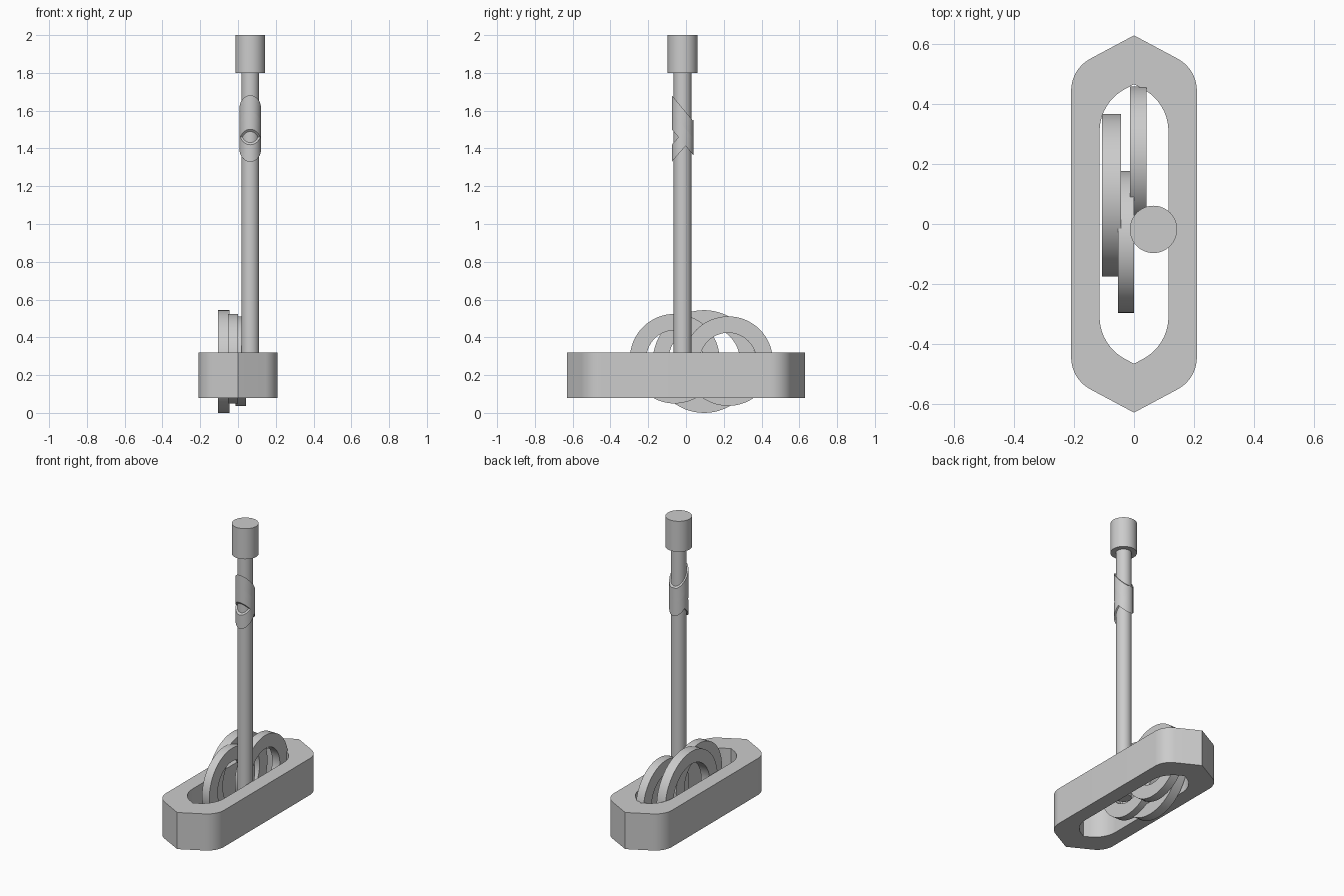
import bpy, bmesh
from math import sin, cos, tau
from mathutils import Vector

if "Cube" in bpy.data.objects:
    bpy.data.objects.remove(bpy.data.objects["Cube"])

grey = bpy.data.materials.new("plain grey")
grey.use_nodes = True
grey.diffuse_color = (0.6, 0.6, 0.6, 1)
grey.node_tree.nodes["Principled BSDF"].inputs["Base Color"].default_value = (0.6, 0.6, 0.6, 1)


def circle(r, n=64):
    return [(r * cos(tau * i / n), r * sin(tau * i / n)) for i in range(n)]


def pointed_loop(half_w, corner_y, tip_y, cut, steps=10):
    """Long six-sided outline with two sharp tips and four rounded corners."""
    tip, corner = Vector((0, tip_y)), Vector((half_w, corner_y))
    to_tip = (tip - corner).normalized()
    start, end = corner + to_tip * cut, corner - Vector((0, cut))
    weight = cos(to_tip.angle(Vector((0, 1))) / 2)
    arc = []
    for i in range(steps + 1):
        t = i / steps
        a, b, c = (1 - t) ** 2, 2 * t * (1 - t) * weight, t * t
        arc.append((start * a + corner * b + end * c) / (a + b + c))
    right = [(p.x, p.y) for p in arc]
    right = right + [(x, -y) for x, y in reversed(right)]
    left = [(-x, -y) for x, y in right]
    return [(0, tip_y)] + right + [(0, -tip_y)] + left


def band(name, outer, inner, low, high, place, smooth_angle=0.5):
    """Closed wall between two outlines (solid if inner is None), put in space by place."""
    bm = bmesh.new()

    def row(loop, h):
        return [bm.verts.new(place(x, y, h)) for x, y in loop]

    def strip(a, b):
        for i in range(len(a)):
            j = (i + 1) % len(a)
            bm.faces.new((a[i], a[j], b[j], b[i]))

    o0, o1 = row(outer, low), row(outer, high)
    strip(o0, o1)
    if inner:
        i0, i1 = row(inner, low), row(inner, high)
        strip(o1, i1)
        strip(i1, i0)
        strip(i0, o0)
    else:
        bm.faces.new(o1)
        bm.faces.new(o0)
    bmesh.ops.recalc_face_normals(bm, faces=bm.faces)
    mesh = bpy.data.meshes.new(name)
    bm.to_mesh(mesh)
    bm.free()
    mesh.materials.append(grey)
    obj = bpy.data.objects.new(name, mesh)
    bpy.context.collection.objects.link(obj)
    bpy.ops.object.select_all(action='DESELECT')
    obj.select_set(True)
    bpy.context.view_layer.objects.active = obj
    bpy.ops.object.shade_smooth_by_angle(angle=smooth_angle)
    return obj


# Open base frame
band("base_frame", pointed_loop(0.21, 0.518, 0.63, 0.073),
     pointed_loop(0.115, 0.405, 0.467, 0.095), 0.08, 0.32,
     lambda x, y, h: (x, y, h), 0.4)

# Upright rings inside the frame: x range, centre y, centre z, radii
rings = {
    "large_ring": (-0.107, -0.044, 0.096, 0.272, 0.272, 0.19),
    "front_ring": (-0.053, 0.0, -0.06, 0.287, 0.237, 0.15),
    "back_ring": (-0.013, 0.042, 0.223, 0.274, 0.237, 0.15),
}
for name, (x0, x1, cy, cz, r_out, r_in) in rings.items():
    band(name, circle(r_out), circle(r_in), x0, x1,
         lambda u, v, h, cy=cy, cz=cz: (h, cy + u, cz + v))

# Pole and its cap
PX, PY = 0.065, -0.018


def on_pole(x, y, h):
    return (PX + x, PY + y, h)


band("pole", circle(0.047), None, 0.12, 1.82, on_pole)
band("pole_cap", circle(0.079), None, 1.8, 2.0, on_pole)

# Slanted wraps crossing around the pole: middle height and slope along y
for name, mid, slope in (("upper_wrap", 1.568, -1.2), ("middle_wrap", 1.478, -1.2),
                         ("lower_wrap", 1.44, 1.15)):
    band(name, circle(0.057), circle(0.046), mid - 0.045, mid + 0.045,
         lambda x, y, h, s=slope: (PX + x, PY + y, h + s * y))
